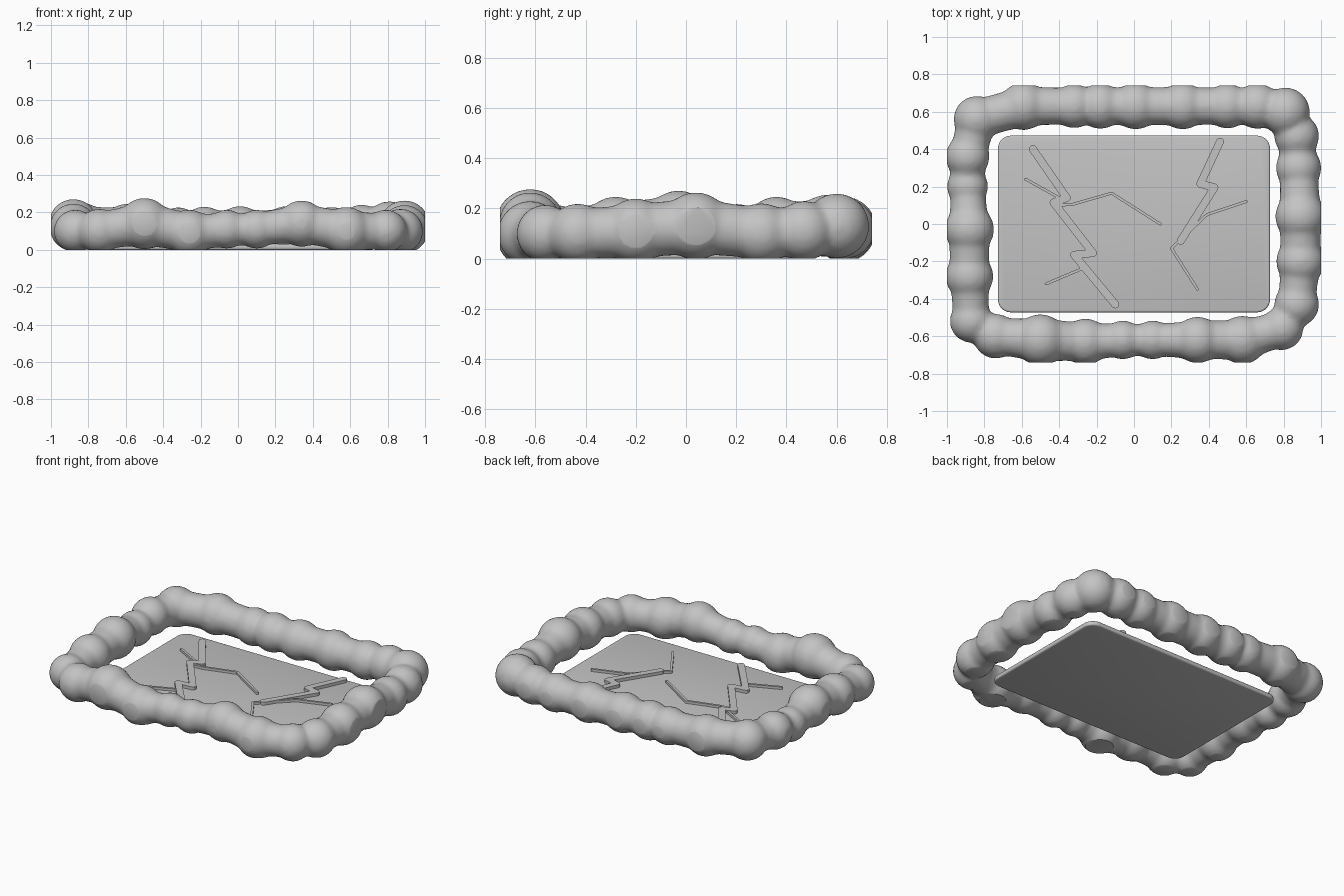
import bpy, bmesh
from math import atan2
from mathutils import Vector, Matrix

cube = bpy.data.objects.get("Cube")
if cube:
    bpy.data.objects.remove(cube, do_unlink=True)

grey = bpy.data.materials.new("soft_grey")
grey.use_nodes = True
colour = (0.55, 0.55, 0.55, 1)
grey.diffuse_color = colour
grey.node_tree.nodes["Principled BSDF"].inputs["Base Color"].default_value = colour


def make_object(name, bm):
    mesh = bpy.data.meshes.new(name)
    bm.to_mesh(mesh)
    bm.free()
    mesh.materials.append(grey)
    obj = bpy.data.objects.new(name, mesh)
    bpy.context.collection.objects.link(obj)
    return obj


def activate(obj):
    bpy.ops.object.select_all(action='DESELECT')
    obj.select_set(True)
    bpy.context.view_layer.objects.active = obj


# Cloud ring: puffs (x, y, z, radius) going round from the front left corner
puffs = [
    (-.87, -.52, .10, .115), (-.74, -.60, .10, .12), (-.50, -.62, .14, .138),
    (-.26, -.63, .09, .125), (-.06, -.62, .11, .105), (.10, -.62, .11, .105),
    (.34, -.62, .14, .125), (.58, -.62, .10, .13), (.79, -.56, .10, .115),
    (.87, -.43, .10, .12), (.89, -.20, .11, .13), (.89, .04, .13, .135),
    (.88, .30, .10, .122), (.87, .47, .11, .12), (.81, .60, .13, .13),
    (.66, .63, .12, .122), (.50, .63, .11, .12), (.26, .63, .11, .125),
    (.01, .63, .11, .125), (-.18, .63, .11, .122), (-.32, .63, .11, .118),
    (-.59, .63, .12, .128), (-.84, .56, .13, .125), (-.89, .36, .13, .118),
    (-.89, .20, .11, .11), (-.88, -.03, .14, .132), (-.88, -.28, .12, .128),
]
bm = bmesh.new()
for i, (x, y, z, r) in enumerate(puffs):
    a = Vector((x, y, z))
    bmesh.ops.create_icosphere(bm, subdivisions=4, radius=r, matrix=Matrix.Translation(a))
    nx, ny, nz, nr = puffs[(i + 1) % len(puffs)]
    b = Vector((nx, ny, nz))
    turn = (b - a).to_track_quat('Z', 'Y').to_matrix().to_4x4()
    bmesh.ops.create_cone(bm, cap_ends=True, segments=32, radius1=r * .82, radius2=nr * .82,
                          depth=(b - a).length, matrix=Matrix.Translation((a + b) / 2) @ turn)
ring = make_object("cloud_ring", bm)
activate(ring)
remesh = ring.modifiers.new("merge", 'REMESH')
remesh.mode = 'VOXEL'
remesh.voxel_size = .014
soften = ring.modifiers.new("soften", 'SMOOTH')
soften.factor = .5
soften.iterations = 10
for modifier in ("merge", "soften"):
    bpy.ops.object.modifier_apply(modifier=modifier)

# Flat cuts on the outer sides and underneath
bm = bmesh.new()
bm.from_mesh(ring.data)
for co, no in (((1, 0, 0), (1, 0, 0)), ((-1, 0, 0), (-1, 0, 0)),
               ((0, .74, 0), (0, 1, 0)), ((0, -.74, 0), (0, -1, 0)),
               ((0, 0, 0), (0, 0, -1))):
    cut = bmesh.ops.bisect_plane(bm, geom=bm.verts[:] + bm.edges[:] + bm.faces[:],
                                 plane_co=co, plane_no=no, clear_outer=True)
    bmesh.ops.holes_fill(bm, edges=[e for e in bm.edges if e.is_boundary])
bmesh.ops.recalc_face_normals(bm, faces=bm.faces[:])
bm.to_mesh(ring.data)
bm.free()
bpy.ops.object.shade_smooth_by_angle(angle=.6)

# Base plate with rounded corners and softened rims
TOP = .03
bm = bmesh.new()
bmesh.ops.create_cube(bm, size=1, matrix=Matrix.Translation((0, 0, TOP / 2))
                      @ Matrix.Diagonal((1.455, .945, TOP, 1)))
upright = [e for e in bm.edges if abs(e.verts[0].co.z - e.verts[1].co.z) > .01]
bmesh.ops.bevel(bm, geom=upright, offset=.07, segments=8, profile=.5, affect='EDGES')
rims = [e for e in bm.edges if abs(e.verts[0].co.z - e.verts[1].co.z) < .001]
bmesh.ops.bevel(bm, geom=rims, offset=.01, segments=3, profile=.5, affect='EDGES')
plate = make_object("base_plate", bm)
activate(plate)
bpy.ops.object.shade_smooth_by_angle(angle=.6)


# Raised strips with round joints, laid on the plate
def strip(name, points, width, height):
    bm = bmesh.new()
    mid = TOP + height / 2 - .005
    tall = height + .01
    for x, y in points:
        bmesh.ops.create_cone(bm, cap_ends=True, segments=16, radius1=width / 2,
                              radius2=width / 2, depth=tall,
                              matrix=Matrix.Translation((x, y, mid)))
    for (ax, ay), (bx, by) in zip(points, points[1:]):
        d = Vector((bx - ax, by - ay))
        bmesh.ops.create_cube(bm, size=1, matrix=Matrix.Translation(((ax + bx) / 2, (ay + by) / 2, mid))
                              @ Matrix.Rotation(atan2(d.y, d.x), 4, 'Z')
                              @ Matrix.Diagonal((d.length, width, tall, 1)))
    make_object(name, bm)


strip("left_bolt", [(-.54, .40), (-.36, .14), (-.43, .115), (-.22, -.155),
                    (-.32, -.165), (-.10, -.43)], .042, .02)
strip("right_bolt", [(.46, .44), (.355, .215), (.43, .195), (.25, -.09)], .042, .02)
branches = {
    "left_bolt_upper_branch": [(-.58, .24), (-.40, .14)],
    "left_bolt_long_branch": [(-.40, .10), (-.33, .105), (-.12, .165), (.14, 0)],
    "left_bolt_lower_branch": [(-.28, -.24), (-.47, -.32)],
    "right_bolt_branch": [(.60, .12), (.39, .05), (.20, -.13), (.34, -.35)],
}
for name, points in branches.items():
    strip(name, points, .015, .016)
